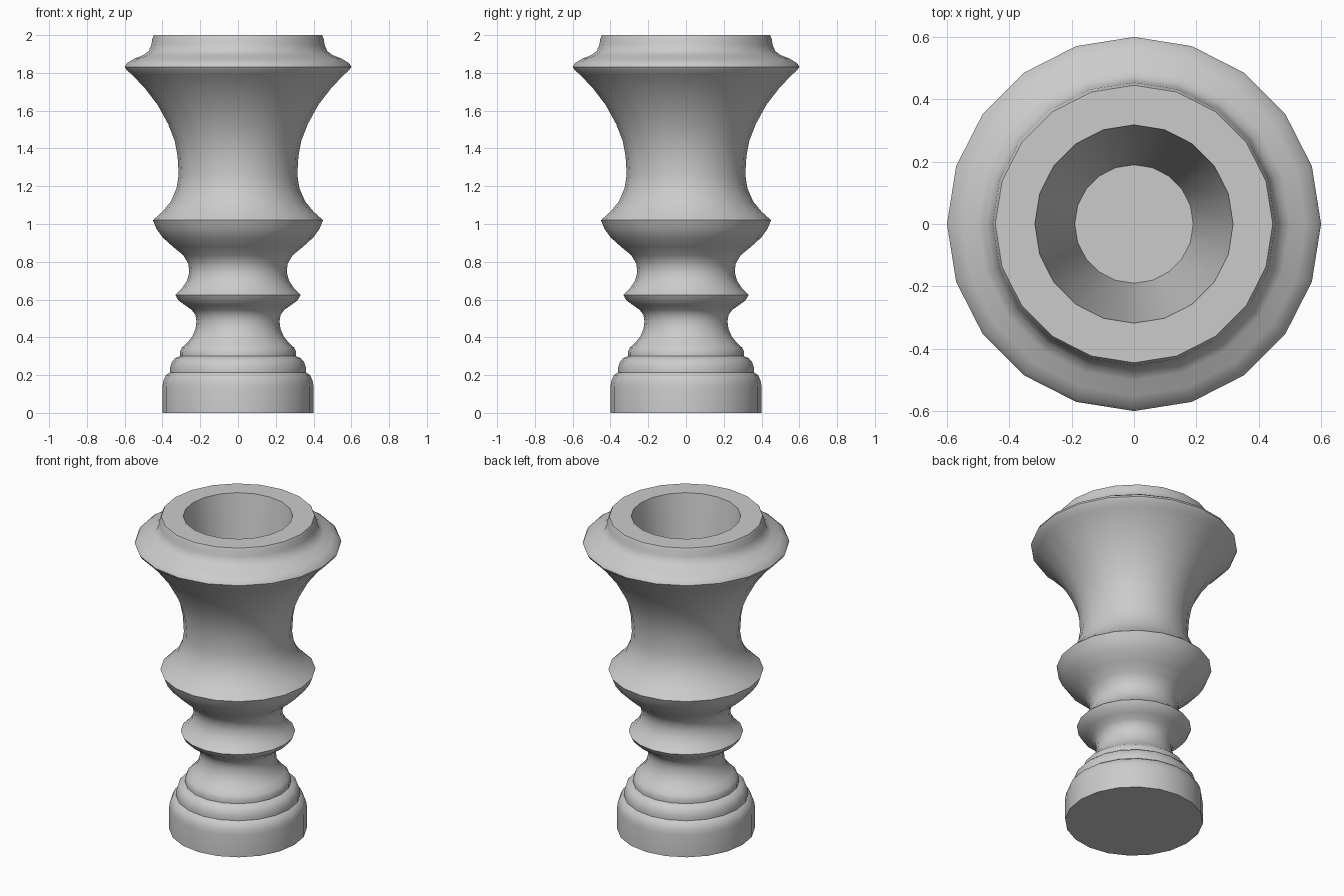
import bpy, bmesh, math

if "Cube" in bpy.data.objects:
    bpy.data.objects.remove(bpy.data.objects["Cube"])

SIDES = 20

# Turned profile as (radius, height), from base centre up, over the rim and into the bore
base = [(.40, 0), (.40, .14), (.395, .17), (.382, .20), (.36, .215),
        (.36, .24), (.35, .27), (.332, .29), (.308, .30)]
stem = [(.308, .322), (.298, .345), (.27, .37), (.242, .405), (.225, .445), (.22, .485),
        (.226, .52), (.245, .545), (.28, .57), (.315, .595), (.332, .625),
        (.296, .66), (.27, .70), (.258, .745), (.263, .79), (.29, .835)]
cup = [(.345, .88), (.40, .93), (.432, .975), (.45, 1.02),
       (.40, 1.065), (.355, 1.12), (.325, 1.19), (.314, 1.26), (.32, 1.36),
       (.335, 1.44), (.37, 1.53), (.425, 1.63), (.49, 1.715), (.56, 1.79),
       (.59, 1.815), (.60, 1.832), (.59, 1.85), (.55, 1.875), (.50, 1.895),
       (.473, 1.915), (.458, 1.95), (.454, 1.98), (.445, 2.0)]
bore = [(.318, 2.0), (.19, 1.2)]


def turned(name, profile):
    """Revolve a profile around z and cap both ends."""
    bm = bmesh.new()
    rings = []
    for r, z in profile:
        rings.append([bm.verts.new((r * math.cos(2 * math.pi * i / SIDES),
                                    r * math.sin(2 * math.pi * i / SIDES), z))
                      for i in range(SIDES)])
    for a, b in zip(rings, rings[1:]):
        for i in range(SIDES):
            j = (i + 1) % SIDES
            bm.faces.new((a[i], a[j], b[j], b[i]))
    bm.faces.new(rings[0][::-1])
    bm.faces.new(rings[-1])
    mesh = bpy.data.meshes.new(name)
    bm.to_mesh(mesh)
    bm.free()
    ob = bpy.data.objects.new(name, mesh)
    bpy.context.collection.objects.link(ob)
    bpy.ops.object.select_all(action='DESELECT')
    ob.select_set(True)
    bpy.context.view_layer.objects.active = ob
    bpy.ops.object.shade_smooth_by_angle(angle=math.radians(46))
    return ob


# Turned pedestal vase with hollow top
turned("turned_pedestal", base + stem + cup + bore)
